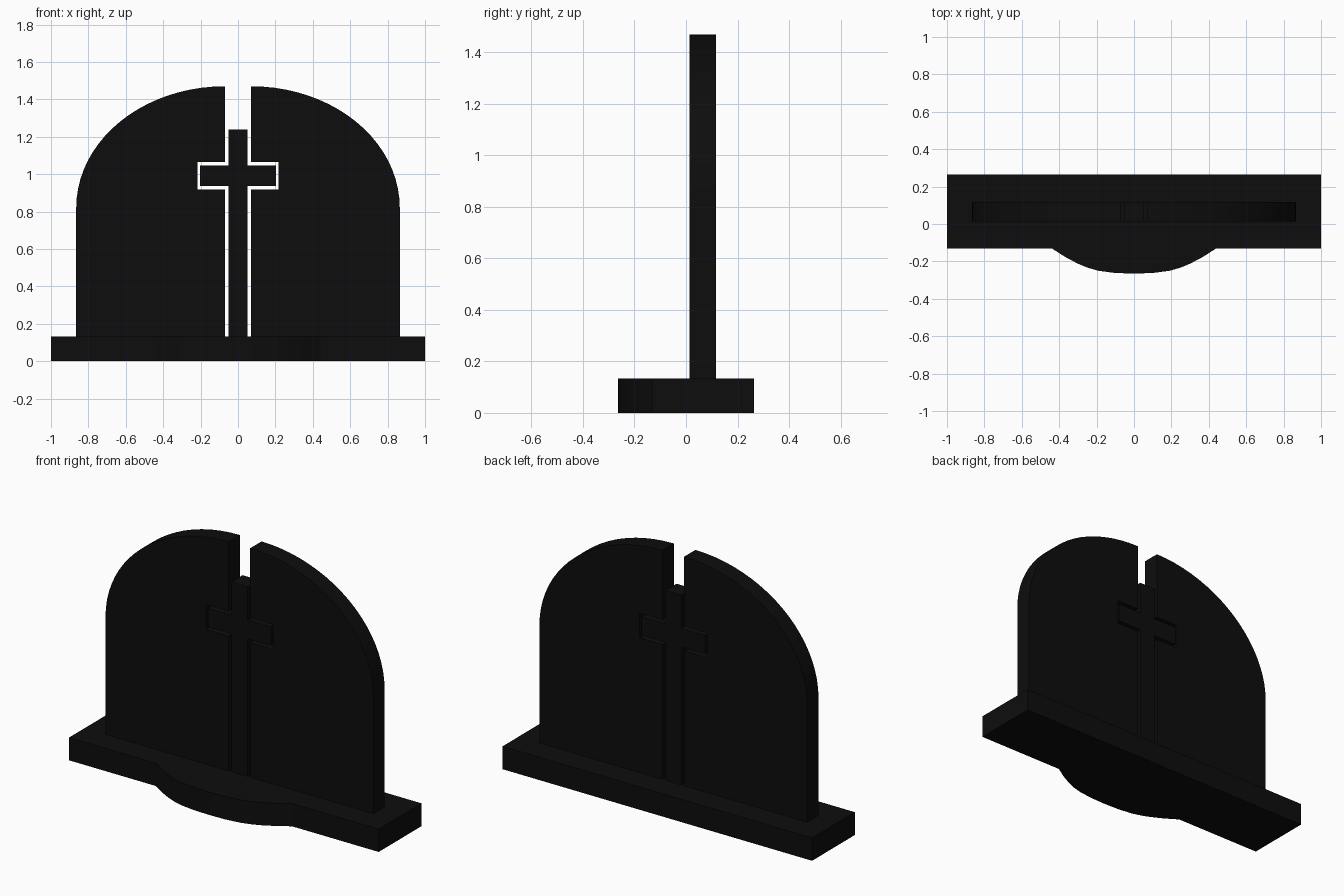
import bpy, bmesh, math

if "Cube" in bpy.data.objects:
    bpy.data.objects.remove(bpy.data.objects["Cube"])

granite = bpy.data.materials.new("black granite")
granite.diffuse_color = (0.004, 0.004, 0.004, 1)
granite.use_nodes = True
granite.node_tree.nodes["Principled BSDF"].inputs["Base Color"].default_value = granite.diffuse_color


def prism(name, outline, offset, depth):
    """Extrude a closed outline of 3D points along the offset axis by depth."""
    bm = bmesh.new()
    face = bm.faces.new([bm.verts.new(p) for p in outline])
    res = bmesh.ops.extrude_face_region(bm, geom=[face])
    verts = [g for g in res["geom"] if isinstance(g, bmesh.types.BMVert)]
    bmesh.ops.translate(bm, verts=verts, vec=[c * depth for c in offset])
    bmesh.ops.recalc_face_normals(bm, faces=bm.faces)
    mesh = bpy.data.meshes.new(name)
    bm.to_mesh(mesh)
    bm.free()
    mesh.materials.append(granite)
    obj = bpy.data.objects.new(name, mesh)
    bpy.context.collection.objects.link(obj)
    bpy.ops.object.select_all(action='DESELECT')
    obj.select_set(True)
    bpy.context.view_layer.objects.active = obj
    bpy.ops.object.shade_smooth_by_angle(angle=math.radians(25))
    return obj


BASE_TOP = 0.133
FRONT, THICK = 0.013, 0.104

# Base slab with a rounded bulge at the front
bulge = [(0.44, -0.13), (0.37, -0.175), (0.30, -0.212), (0.25, -0.233),
         (0.19, -0.25), (0.10, -0.262)]
right = [(1, 0.265), (1, -0.13)] + bulge
left = [(-x, y) for x, y in reversed(right)]
base = [(x, y, 0) for x, y in right + [(0, -0.265)] + left]
prism("base", base, (0, 0, 1), BASE_TOP)

# Two arched panels with a notch for the cross arm
arc = [(0.07 + 0.795 * math.cos(a), 0.82 + 0.65 * math.sin(a))
       for a in (math.radians(90 * i / 20) for i in range(21))]
panel = [(0.07, BASE_TOP), (0.865, BASE_TOP)] + arc
panel += [(0.07, 1.064), (0.217, 1.064), (0.217, 0.919), (0.07, 0.919)]
for side, name in ((1, "right_panel"), (-1, "left_panel")):
    prism(name, [(side * x, FRONT, z) for x, z in panel], (0, 1, 0), THICK)

# Free-standing cross between the panels
half = [(0.052, BASE_TOP), (0.052, 0.937), (0.204, 0.937),
        (0.204, 1.046), (0.052, 1.046), (0.052, 1.24)]
cross = half + [(-x, z) for x, z in reversed(half)]
prism("cross", [(x, FRONT, z) for x, z in cross], (0, 1, 0), THICK)
